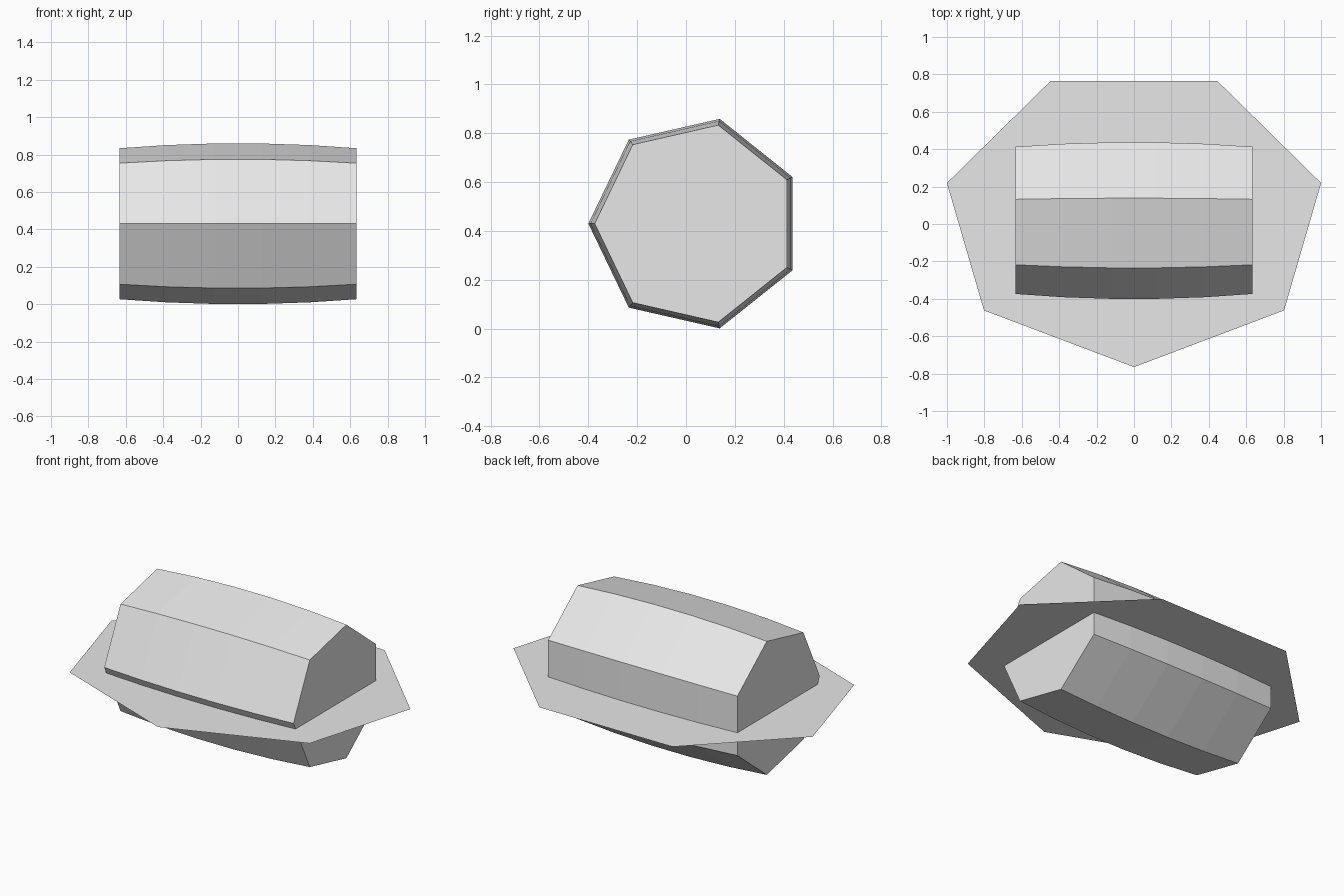
import bpy
import bmesh
from math import sin, cos, tau

cube = bpy.data.objects.get("Cube")
if cube:
    bpy.data.objects.remove(cube, do_unlink=True)

SIDES = 7
CENTRE_Y, CENTRE_Z = 0.04, 0.43

# Single light grey colour
grey = bpy.data.materials.new("light grey")
grey.use_nodes = True
colour = (0.8, 0.8, 0.8, 1)
grey.diffuse_color = colour
grey.node_tree.nodes["Principled BSDF"].inputs["Base Color"].default_value = colour


def heptagon():
    """Unit seven-sided ring whose first corner points to the front."""
    return [(sin(tau * i / SIDES), -cos(tau * i / SIDES)) for i in range(SIDES)]


def finish(bm, name):
    mesh = bpy.data.meshes.new(name)
    bm.to_mesh(mesh)
    bm.free()
    mesh.materials.append(grey)
    obj = bpy.data.objects.new(name, mesh)
    bpy.context.collection.objects.link(obj)
    return obj


# Barrel: heptagonal rings along x, bulging gently in the middle
half_length, mid_radius, end_drop, segments = 0.633, 0.44, 0.026, 5
bm = bmesh.new()
rings = []
for s in range(segments + 1):
    t = 2 * s / segments - 1
    radius = mid_radius - end_drop * (t * t - 0.04) / 0.96
    rings.append([bm.verts.new((t * half_length, CENTRE_Y + v * radius, CENTRE_Z + u * radius))
                  for u, v in heptagon()])
for a, b in zip(rings, rings[1:]):
    for i in range(SIDES):
        j = (i + 1) % SIDES
        bm.faces.new((a[i], a[j], b[j], b[i]))
bm.faces.new(rings[0])
bm.faces.new(rings[-1])
bmesh.ops.recalc_face_normals(bm, faces=bm.faces)
finish(bm, "barrel_body")

# Thin flat brim that passes through the barrel just below its middle
bm = bmesh.new()
brim = bm.faces.new([bm.verts.new((u * 1.026, CENTRE_Y + v * 0.805, 0.388))
                     for u, v in heptagon()])
brim.normal_update()
if brim.normal.z < 0:
    brim.normal_flip()
finish(bm, "flat_brim")
